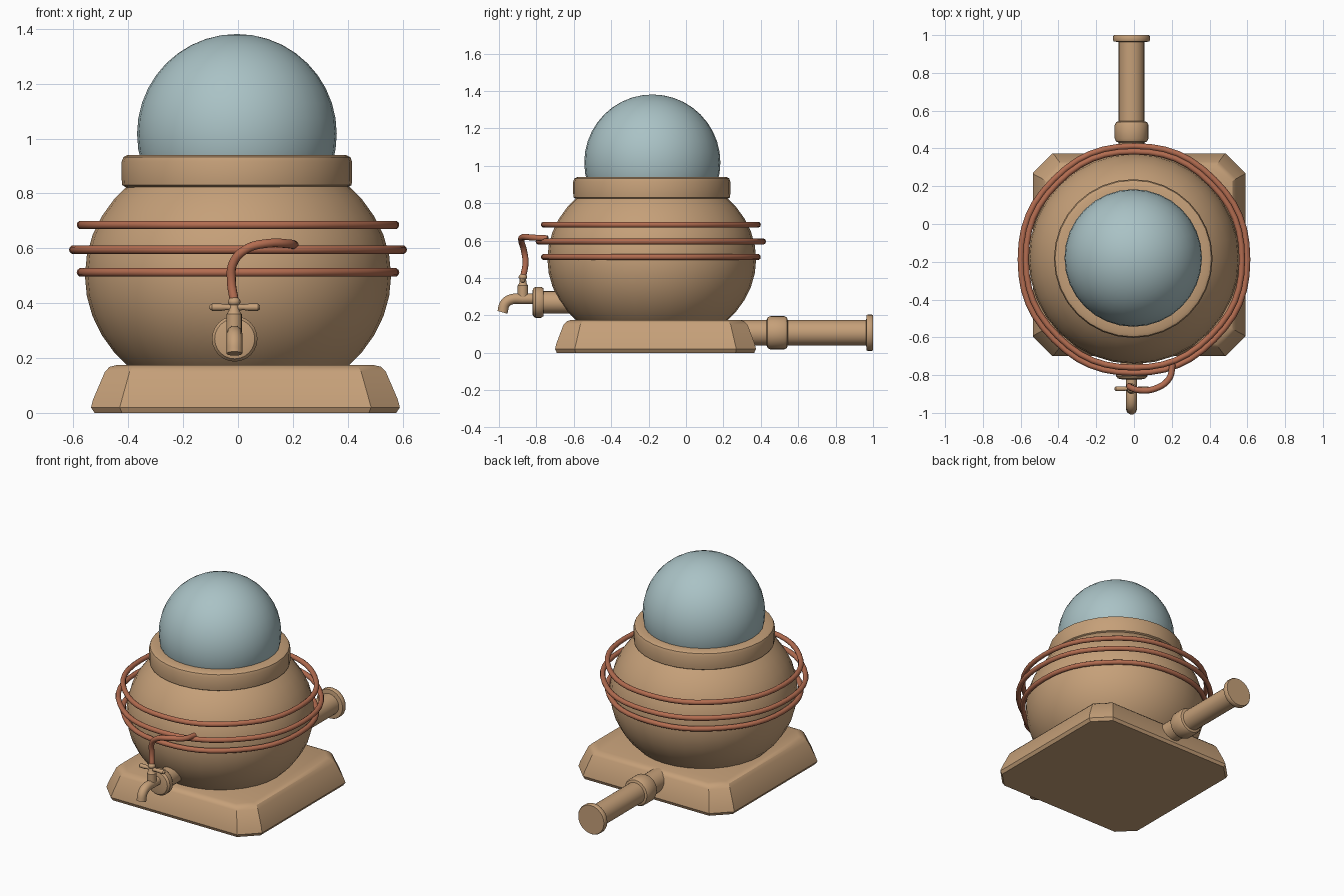
import bpy, bmesh, math
from mathutils import Matrix, Vector

old = bpy.data.objects.get("Cube")
if old:
    bpy.data.objects.remove(old, do_unlink=True)


def make_material(name, rgb):
    mat = bpy.data.materials.new(name)
    mat.use_nodes = True
    colour = (*rgb, 1)
    mat.diffuse_color = colour
    mat.node_tree.nodes["Principled BSDF"].inputs["Base Color"].default_value = colour
    return mat


brass = make_material("tan_brass", (0.56, 0.35, 0.19))
copper = make_material("copper", (0.45, 0.15, 0.08))
glass = make_material("pale_blue_glass", (0.40, 0.54, 0.56))

CY = -0.183                      # centre line of the vessel
UP = Matrix.Identity(4)
BACK = Matrix.Rotation(-math.pi / 2, 4, 'X')    # local z points to +y
SIDE = Matrix.Rotation(math.pi / 2, 4, 'Y')     # local z points to +x


def finish(name, bm, mat, angle=35):
    bmesh.ops.recalc_face_normals(bm, faces=bm.faces)
    mesh = bpy.data.meshes.new(name)
    bm.to_mesh(mesh)
    bm.free()
    mesh.materials.append(mat)
    obj = bpy.data.objects.new(name, mesh)
    bpy.context.collection.objects.link(obj)
    bpy.ops.object.select_all(action='DESELECT')
    obj.select_set(True)
    bpy.context.view_layer.objects.active = obj
    bpy.ops.object.shade_smooth_by_angle(angle=math.radians(angle))
    return obj


def loft(name, rings, mat, angle=35):
    """Skin a stack of equal-sized point rings and cap both ends."""
    bm = bmesh.new()
    loops = [[bm.verts.new(p) for p in ring] for ring in rings]
    for a, b in zip(loops, loops[1:]):
        for i in range(len(a)):
            j = (i + 1) % len(a)
            bm.faces.new((a[i], a[j], b[j], b[i]))
    bm.faces.new(loops[0])
    bm.faces.new(loops[-1])
    return finish(name, bm, mat, angle)


def lathe(name, profile, centre, mat, axis=UP, steps=32):
    """Turn (radius, height) pairs round an axis through centre."""
    place = Matrix.Translation(centre) @ axis
    turns = [math.tau * i / steps for i in range(steps)]
    rings = [[place @ Vector((r * math.cos(t), r * math.sin(t), h)) for t in turns]
             for r, h in profile]
    return loft(name, rings, mat)


def ball(name, centre, rx, rz, mat, u=32, v=20):
    bm = bmesh.new()
    bmesh.ops.create_uvsphere(bm, u_segments=u, v_segments=v, radius=1)
    bmesh.ops.scale(bm, vec=(rx, rx, rz), verts=bm.verts)
    bmesh.ops.translate(bm, vec=centre, verts=bm.verts)
    return finish(name, bm, mat, 60)


def tube(name, points, radius, mat, cyclic=False, resolution=6):
    """Sweep a round section along a smooth path, then bake it to a mesh."""
    curve = bpy.data.curves.new(name, 'CURVE')
    curve.dimensions = '3D'
    curve.bevel_depth = radius
    curve.bevel_resolution = 3
    curve.use_fill_caps = True
    curve.resolution_u = resolution
    spline = curve.splines.new('BEZIER')
    spline.bezier_points.add(len(points) - 1)
    for bp, p in zip(spline.bezier_points, points):
        bp.co = p
        bp.handle_left_type = bp.handle_right_type = 'AUTO'
    spline.use_cyclic_u = cyclic
    obj = bpy.data.objects.new(name, curve)
    bpy.context.collection.objects.link(obj)
    bpy.ops.object.select_all(action='DESELECT')
    obj.select_set(True)
    bpy.context.view_layer.objects.active = obj
    bpy.ops.object.convert(target='MESH')
    obj = bpy.context.view_layer.objects.active
    obj.data.materials.clear()
    obj.data.materials.append(mat)
    bpy.ops.object.shade_smooth_by_angle(angle=math.radians(50))
    return obj


# Plinth: chamfered square tapering upward
def octagon(hx, hy, cut, z):
    corners = [(hx, hy - cut), (hx - cut, hy), (cut - hx, hy), (-hx, hy - cut),
               (-hx, cut - hy), (cut - hx, -hy), (hx - cut, -hy), (hx, cut - hy)]
    return [(0.027 + x, -0.163 + y, z) for x, y in corners]


loft("plinth", [octagon(0.55, 0.528, 0.10, 0.0),
                octagon(0.563, 0.537, 0.105, 0.02),
                octagon(0.555, 0.53, 0.105, 0.05),
                octagon(0.512, 0.492, 0.09, 0.15),
                octagon(0.495, 0.475, 0.085, 0.168),
                octagon(0.465, 0.455, 0.075, 0.175)], brass, 30)

# Vessel, collar and dome
ball("vessel", (0, CY, 0.50), 0.558, 0.475, brass)
lathe("collar", [(0.34, 0.80), (0.40, 0.82), (0.418, 0.83), (0.42, 0.85), (0.42, 0.915),
                 (0.414, 0.932), (0.398, 0.94), (0.34, 0.94)], (-0.004, CY, 0), brass)
ball("glass_dome", (-0.004, CY + 0.003, 1.017), 0.364, 0.364, glass)

# Copper coils
for label, z, r in (("upper", 0.685, 0.572), ("middle", 0.595, 0.60), ("lower", 0.512, 0.572)):
    path = [(r * math.cos(math.tau * i / 8), CY - 0.005 + r * math.sin(math.tau * i / 8), z)
            for i in range(8)]
    tube(label + "_coil", path, 0.016, copper, True)

# Rear pipe with coupling and end flange
PIPE = (-0.013, 0, 0.107)
lathe("rear_pipe", [(0.068, 0.25), (0.068, 0.98)], PIPE, brass, BACK, 24)
lathe("pipe_coupling", [(0.066, 0.43), (0.082, 0.437), (0.089, 0.452), (0.089, 0.525),
                        (0.082, 0.539), (0.066, 0.545)], PIPE, brass, BACK, 24)
lathe("pipe_flange", [(0.066, 0.963), (0.094, 0.966), (0.097, 0.972), (0.097, 0.994),
                      (0.093, 1.0)], PIPE, brass, BACK, 24)

# Tap: neck, flange and bent spout
TAP = (-0.012, 0, 0.27)
lathe("tap_neck", [(0.06, -0.80), (0.06, -0.55)], TAP, brass, BACK, 20)
lathe("tap_flange", [(0.055, -0.822), (0.073, -0.818), (0.083, -0.805), (0.083, -0.775),
                     (0.075, -0.763), (0.055, -0.76)], TAP, brass, BACK, 24)
tube("tap_spout", [(-0.013, -0.78, 0.288), (-0.013, -0.87, 0.288), (-0.013, -0.935, 0.285),
                   (-0.013, -0.968, 0.262), (-0.013, -0.981, 0.216)], 0.029, brass)

# Valve stem, cross handle and knob
VALVE = (-0.014, -0.872, 0)
lathe("valve_stem", [(0.028, 0.28), (0.028, 0.36), (0.02, 0.37), (0.015, 0.41)],
      VALVE, brass, UP, 16)
lathe("valve_handle", [(0.006, -0.092), (0.013, -0.084), (0.013, -0.05), (0.01, -0.03),
                       (0.014, 0), (0.01, 0.03), (0.013, 0.05), (0.013, 0.084),
                       (0.006, 0.092)], (-0.011, -0.872, 0.385), brass, SIDE, 12)
ball("valve_knob", (-0.014, -0.872, 0.405), 0.023, 0.018, brass, 16, 10)

# Hose from the middle coil to the valve
tube("valve_hose", [(0.205, -0.74, 0.612), (0.185, -0.82, 0.616), (0.11, -0.872, 0.618),
                    (0.03, -0.88, 0.597), (-0.018, -0.866, 0.545), (-0.024, -0.858, 0.48),
                    (-0.014, -0.87, 0.41)], 0.0165, copper)
